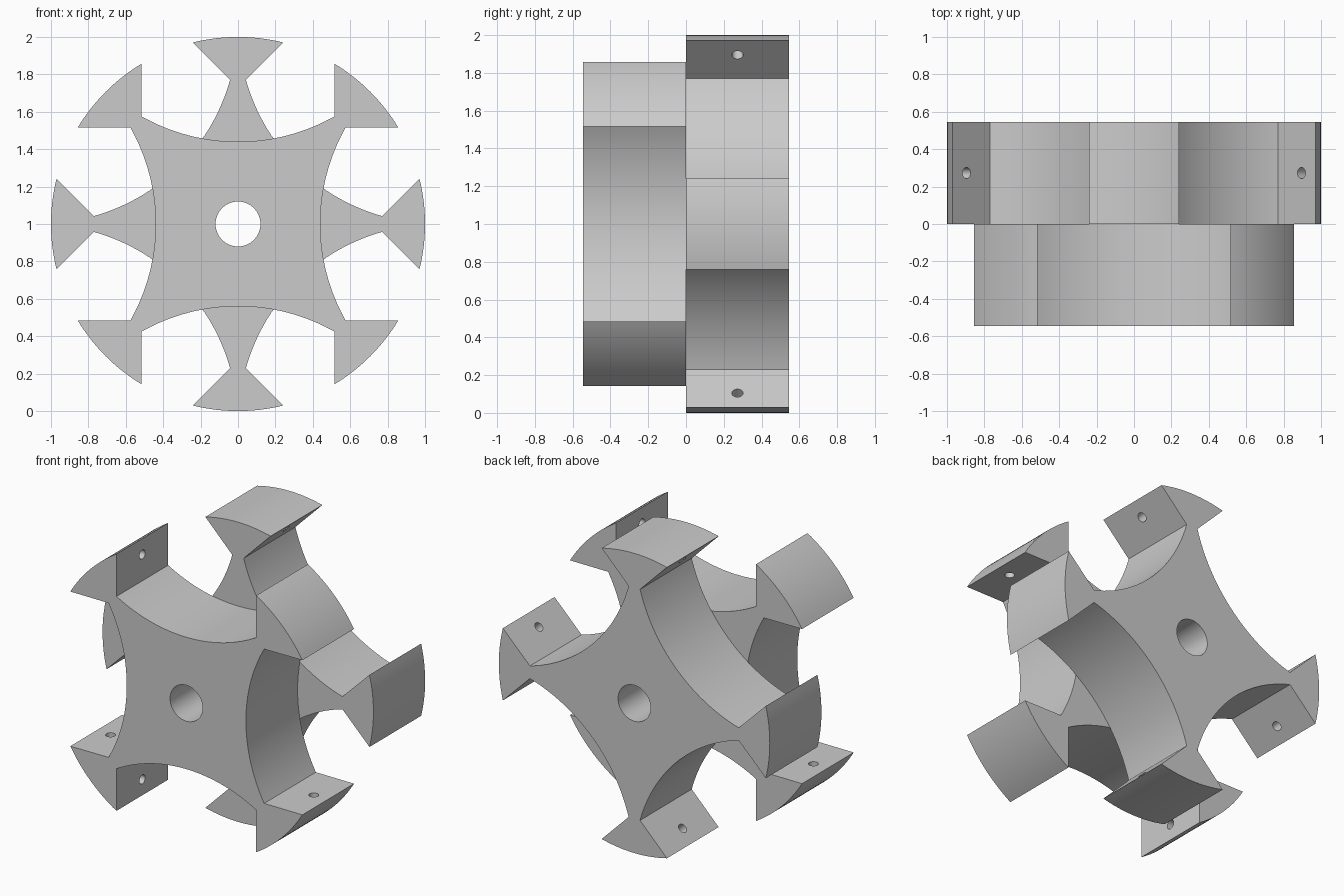
import bpy, bmesh, math
from mathutils import Vector, Matrix

cube = bpy.data.objects.get("Cube")
if cube:
    bpy.data.objects.remove(cube, do_unlink=True)

DEPTH = 0.545          # thickness of each rotor
TIP_R = 1.0            # outer radius of the arm tips
SCOOP_R = 1.05         # radius of the concave scoops between arms
SCOOP_DIST = 1.49      # scoop centre distance from the axis
SCOOP_HALF = math.asin(0.515 / SCOOP_R)
TIP_HALF = math.radians(13.94)
BORE_R, PIN_R, PIN_DEPTH = 0.12, 0.03, 0.09
AXIS = Vector((0, 0, 1))

grey = bpy.data.materials.new("plain grey")
grey.use_nodes = True
grey.diffuse_color = (0.6, 0.6, 0.6, 1)
grey.node_tree.nodes["Principled BSDF"].inputs["Base Color"].default_value = (0.6, 0.6, 0.6, 1)


def polar(r, a):
    return Vector((r * math.cos(a), 0, r * math.sin(a)))


def arc(centre, r, start, end, n):
    return [centre + polar(r, start + (end - start) * i / n) for i in range(n + 1)]


def make_object(name, bm):
    bmesh.ops.recalc_face_normals(bm, faces=bm.faces)
    mesh = bpy.data.meshes.new(name)
    bm.to_mesh(mesh)
    bm.free()
    mesh.materials.append(grey)
    obj = bpy.data.objects.new(name, mesh)
    bpy.context.collection.objects.link(obj)
    return obj


def add_cylinder(bm, centre, direction, r, length, sides):
    turn = direction.to_track_quat('Z', 'Y').to_matrix().to_4x4()
    bmesh.ops.create_cone(bm, cap_ends=True, segments=sides, radius1=r, radius2=r,
                          depth=length, matrix=Matrix.Translation(centre) @ turn)


def make_rotor(name, turn, y0):
    # Four-armed outline: flared tip, then scoop to the next arm
    outline = []
    for k in range(4):
        a = turn + k * math.pi / 2
        outline += arc(Vector(), TIP_R, a - TIP_HALF, a + TIP_HALF, 16)
        mid = a + math.pi / 4
        outline += arc(polar(SCOOP_DIST, mid), SCOOP_R, mid + math.pi + SCOOP_HALF,
                       mid + math.pi - SCOOP_HALF, 40)
    bm = bmesh.new()
    face = bm.faces.new([bm.verts.new(p + Vector((0, y0, 1))) for p in outline])
    extruded = bmesh.ops.extrude_face_region(bm, geom=[face])["geom"]
    bmesh.ops.translate(bm, vec=(0, DEPTH, 0),
                        verts=[v for v in extruded if isinstance(v, bmesh.types.BMVert)])
    rotor = make_object(name, bm)

    # Cutter: centre bore and a blind pin hole in each tip flank
    bm = bmesh.new()
    middle = Vector((0, y0 + DEPTH / 2, 1))
    add_cylinder(bm, middle, Vector((0, 1, 0)), BORE_R, 1, 64)
    for k in range(4):
        a = turn + k * math.pi / 2
        for side in (-1, 1):
            inward = polar(1, a - side * math.pi / 4)
            on_face = polar(0.895, a) + polar(0.166, a + side * math.pi / 2)
            add_cylinder(bm, middle + on_face, inward, PIN_R, 2 * PIN_DEPTH, 24)
    cutter = make_object(name + "_hole_cutter", bm)
    cutter.hide_render = True

    mod = rotor.modifiers.new("holes", 'BOOLEAN')
    mod.operation, mod.solver, mod.object = 'DIFFERENCE', 'EXACT', cutter
    bpy.ops.object.select_all(action='DESELECT')
    rotor.select_set(True)
    bpy.context.view_layer.objects.active = rotor
    bpy.ops.object.modifier_apply(modifier=mod.name)
    bpy.data.objects.remove(cutter, do_unlink=True)
    bpy.ops.object.shade_smooth_by_angle(angle=math.radians(20))


make_rotor("front_rotor", math.pi / 4, -DEPTH)
make_rotor("rear_rotor", 0, 0)
